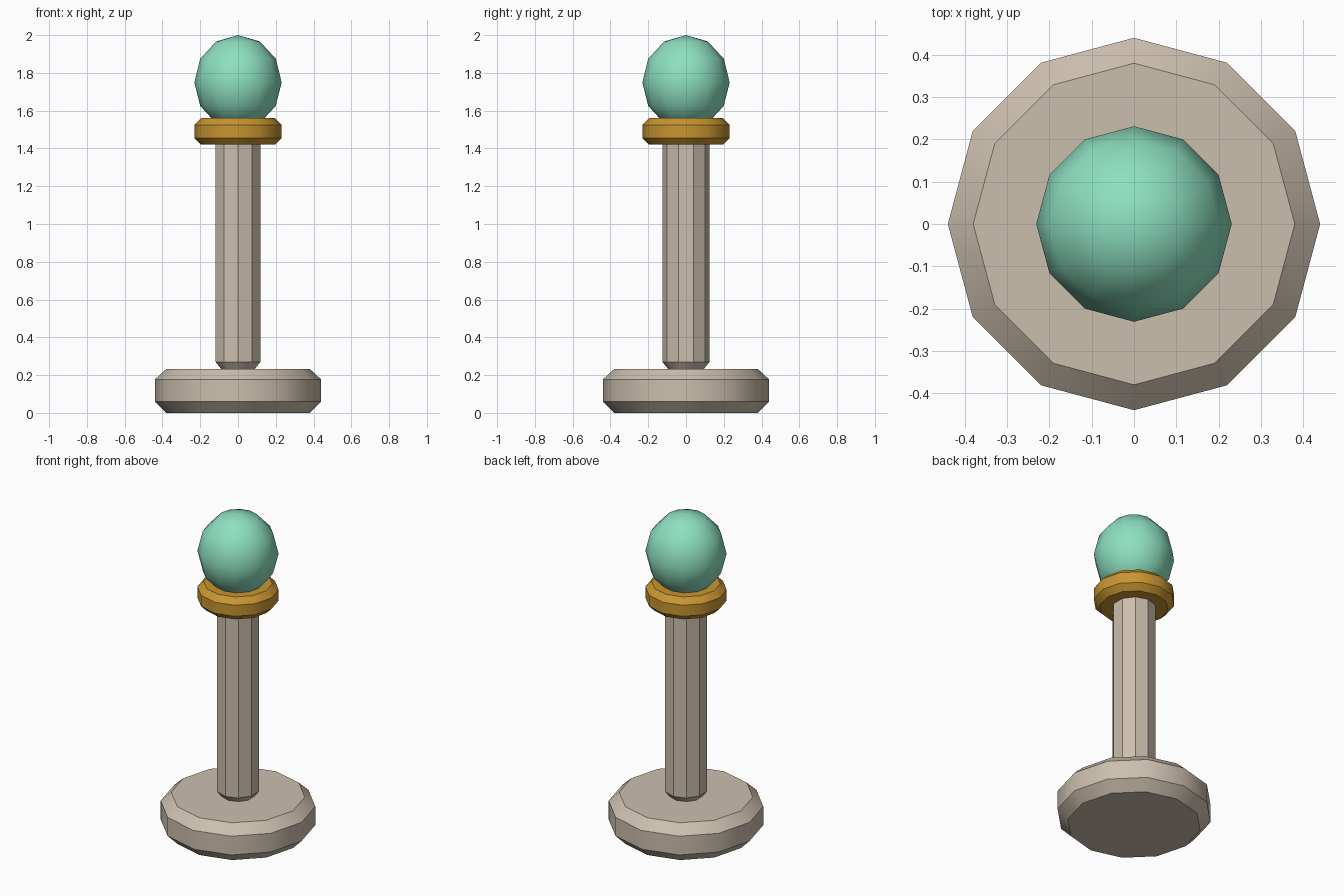
import bpy
import math

cube = bpy.data.objects.get("Cube")
if cube:
    bpy.data.objects.remove(cube, do_unlink=True)


def material(name, rgb):
    mat = bpy.data.materials.new(name)
    mat.use_nodes = True
    mat.diffuse_color = (*rgb, 1)
    mat.node_tree.nodes["Principled BSDF"].inputs["Base Color"].default_value = (*rgb, 1)
    return mat


def finish(obj, name, mat):
    obj.name = obj.data.name = name
    obj.data.materials.append(mat)
    bpy.ops.object.shade_smooth_by_angle(angle=math.radians(33))


def turned(name, mat, sides, profile):
    """Closed solid turned around z from (radius, height) pairs, bottom to top."""
    verts, faces = [], []
    for radius, z in profile:
        for i in range(sides):
            a = math.tau * i / sides + math.pi / 2
            verts.append((radius * math.cos(a), radius * math.sin(a), z))
    for ring in range(len(profile) - 1):
        low, high = ring * sides, (ring + 1) * sides
        for i in range(sides):
            j = (i + 1) % sides
            faces.append((low + i, low + j, high + j, high + i))
    faces.append(tuple(reversed(range(sides))))
    faces.append(tuple(range(len(verts) - sides, len(verts))))
    mesh = bpy.data.meshes.new(name)
    mesh.from_pydata(verts, [], faces)
    obj = bpy.data.objects.new(name, mesh)
    bpy.context.collection.objects.link(obj)
    bpy.ops.object.select_all(action="DESELECT")
    obj.select_set(True)
    bpy.context.view_layer.objects.active = obj
    finish(obj, name, mat)


stone = material("warm stone", (0.60, 0.52, 0.42))
gold = material("gold", (0.58, 0.30, 0.03))
jade = material("jade green", (0.27, 0.74, 0.53))

# Chamfered foot, ten-sided column and chamfered collar
turned("base", stone, 12, [(0.38, 0), (0.44, 0.06), (0.44, 0.177), (0.38, 0.233)])
turned("column", stone, 10, [(0.092, 0.23), (0.125, 0.27), (0.125, 1.46), (0.092, 1.5)])
turned("collar", gold, 12, [(0.195, 1.42), (0.231, 1.456), (0.231, 1.525), (0.195, 1.56)])

# Slightly stretched ball on top
bpy.ops.mesh.primitive_uv_sphere_add(segments=12, ring_count=6, radius=1, location=(0, 0, 1.75))
ball = bpy.context.object
ball.scale = (0.231, 0.231, 0.25)
bpy.ops.object.transform_apply(location=False, rotation=False, scale=True)
finish(ball, "ball", jade)
